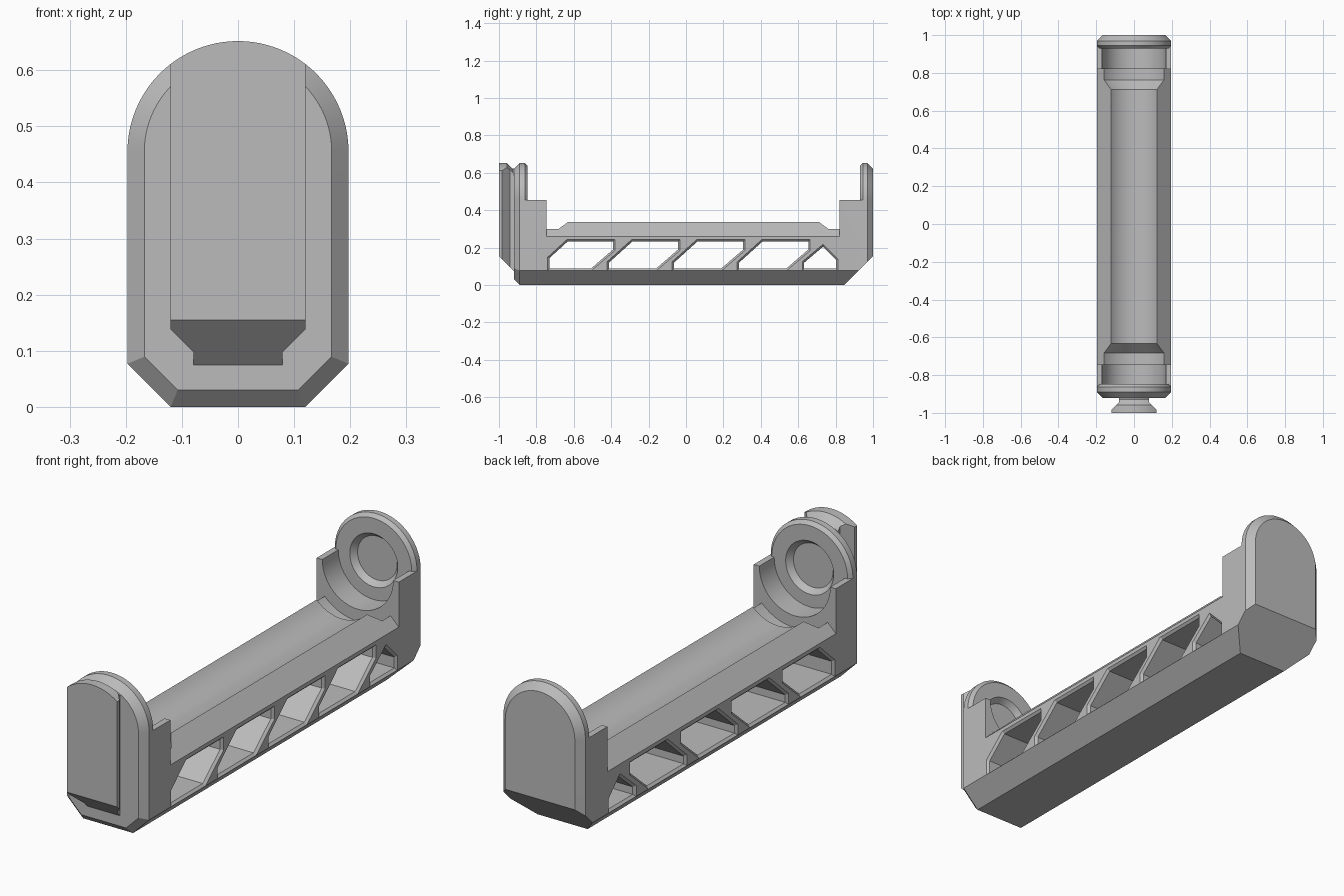
import bpy, bmesh, math
from mathutils import Vector

if "Cube" in bpy.data.objects:
    bpy.data.objects.remove(bpy.data.objects["Cube"])

HALF, AXIS, CHAMFER = 0.197, 0.455, 0.077   # half width, axis height, lower corner cut

grey = bpy.data.materials.new("plain grey")
grey.use_nodes = True
grey.diffuse_color = (0.5, 0.5, 0.5, 1)
grey.node_tree.nodes["Principled BSDF"].inputs["Base Color"].default_value = (0.5, 0.5, 0.5, 1)


def loft(name, sections):
    """Skin matching closed loops and cap both ends."""
    bm = bmesh.new()
    rings = [[bm.verts.new(p) for p in s] for s in sections]
    n = len(rings[0])
    for a, b in zip(rings, rings[1:]):
        for i in range(n):
            j = (i + 1) % n
            bm.faces.new((a[i], a[j], b[j], b[i]))
    bm.faces.new(rings[0])
    bm.faces.new(rings[-1])
    bmesh.ops.recalc_face_normals(bm, faces=bm.faces)
    mesh = bpy.data.meshes.new(name)
    bm.to_mesh(mesh)
    bm.free()
    mesh.materials.append(grey)
    ob = bpy.data.objects.new(name, mesh)
    bpy.context.collection.objects.link(ob)
    return ob


def boolean(target, tool, operation):
    """Apply a boolean and discard the tool."""
    mod = target.modifiers.new("cut", "BOOLEAN")
    mod.operation, mod.solver, mod.object = operation, "EXACT", tool
    bpy.context.view_layer.objects.active = target
    bpy.ops.object.modifier_apply(modifier=mod.name)
    bpy.data.objects.remove(tool)


def mirrored(half):
    return half + [(-x, z) for x, z in reversed(half)]


def lower_half(d=0):
    """Right side of the chamfered foot, inset by d."""
    k = d * (math.sqrt(2) - 1)
    return [(HALF - CHAMFER - k, d), (HALF - d, CHAMFER + k)]


def arch(d):
    """Chamfered foot with a semicircular top, inset by d."""
    r, steps = HALF - d, 48
    foot = lower_half(d)
    arc = [(r * math.cos(math.pi * i / steps), AXIS + r * math.sin(math.pi * i / steps))
           for i in range(steps + 1)]
    return foot + arc + [(-x, z) for x, z in reversed(foot)]


def along_y(name, profile_steps):
    return loft(name, [[(x, y, z) for x, z in prof] for y, prof in profile_steps])


def inset(poly, d):
    """Offset a convex loop inwards by d."""
    pts = [Vector(p) for p in poly]
    out = []
    for i, p in enumerate(pts):
        e1 = (p - pts[i - 1]).normalized()
        e2 = (pts[(i + 1) % len(pts)] - p).normalized()
        n1, n2 = Vector((-e1.y, e1.x)), Vector((-e2.y, e2.x))
        out.append(p + (n1 + n2) * d / (1 + n1.dot(n2)))
    return out


# Main bar, end blocks and rounded end plates
base = mirrored(lower_half() + [(HALF, 0.26), (0.12, 0.337)])
block = mirrored(lower_half() + [(HALF, AXIS)])
body = along_y("holder_body", [(-0.92, arch(0.03)), (-0.89, arch(0)),
                               (-0.862, arch(0)), (-0.847, arch(0.015))])
for part in (along_y("rear_plate", [(0.93, arch(0.015)), (0.945, arch(0)),
                                    (0.97, arch(0)), (1.0, arch(0.03))]),
             along_y("front_block", [(-0.87, block), (-0.745, block)]),
             along_y("rear_block", [(0.82, block), (0.96, block)]),
             along_y("bar", [(-0.8, base), (0.9, base)])):
    boolean(body, part, "UNION")

# Round trough with wider collar grooves and a dished seat in each plate
trough = [(-0.872, 0.095), (-0.847, 0.115), (-0.847, 0.17), (-0.745, 0.17),
          (-0.745, 0.222), (-0.682, 0.222), (-0.632, 0.17), (0.712, 0.17),
          (0.762, 0.222), (0.82, 0.222), (0.82, 0.17), (0.93, 0.17),
          (0.93, 0.115), (0.955, 0.095)]
turns = [2 * math.pi * i / 96 for i in range(96)]
boolean(body, along_y("trough_cutter", [
    (y, [(r * math.cos(t), AXIS + r * math.sin(t)) for t in turns]) for y, r in trough]),
    "DIFFERENCE")

# Slanted rear underside
wedge = [(0.795, -0.05), (1.1, -0.05), (1.1, 0.255)]
boolean(body, loft("wedge_cutter", [[(x, y, z) for y, z in wedge] for x in (-0.3, 0.3)]),
        "DIFFERENCE")

# Row of slanted side windows, the first and last cut short by the blocks
LOW, HIGH, PITCH = 0.077, 0.243, 0.348
windows = [[(-0.74, LOW), (-0.505, LOW), (-0.38, 0.185), (-0.38, HIGH),
            (-0.636, HIGH), (-0.74, 0.148)]]
for k in range(3):
    s = -0.422 + k * PITCH
    windows.append([(s, LOW), (s + 0.265, LOW), (s + 0.39, 0.185), (s + 0.39, HIGH),
                    (s + 0.132, HIGH), (s, 0.124)])
windows.append([(0.622, LOW), (0.813, LOW), (0.813, 0.138), (0.733, 0.218), (0.622, 0.124)])
for loop in windows:
    steps = [(-0.199, -0.002), (-0.187, 0.01), (0.187, 0.01), (0.199, -0.002)]
    boolean(body, loft("window_cutter", [[(x, p.x, p.y) for p in inset(loop, d)]
                                         for x, d in steps]), "DIFFERENCE")

# Dovetail rail on the front, slanted underneath and rounded on top
half = [(0.079, -0.912), (0.079, -0.942), (0.12, -0.983), (0.12, -1.0)]
plan = mirrored(half)
rail = loft("dovetail_rail", [[(x, y, 0.155 - (y + 1)) for x, y in plan],
                              [(x, y, 0.8) for x, y in plan]])
boolean(rail, along_y("rail_limit", [(-1.05, arch(0)), (-0.958, arch(0)),
                                     (-0.928, arch(0.03)), (-0.9, arch(0.03))]), "INTERSECT")

# Smooth curved surfaces, keep crisp edges
for ob in (body, rail):
    bpy.ops.object.select_all(action="DESELECT")
    ob.select_set(True)
    bpy.context.view_layer.objects.active = ob
    bpy.ops.object.shade_smooth_by_angle(angle=math.radians(20))
